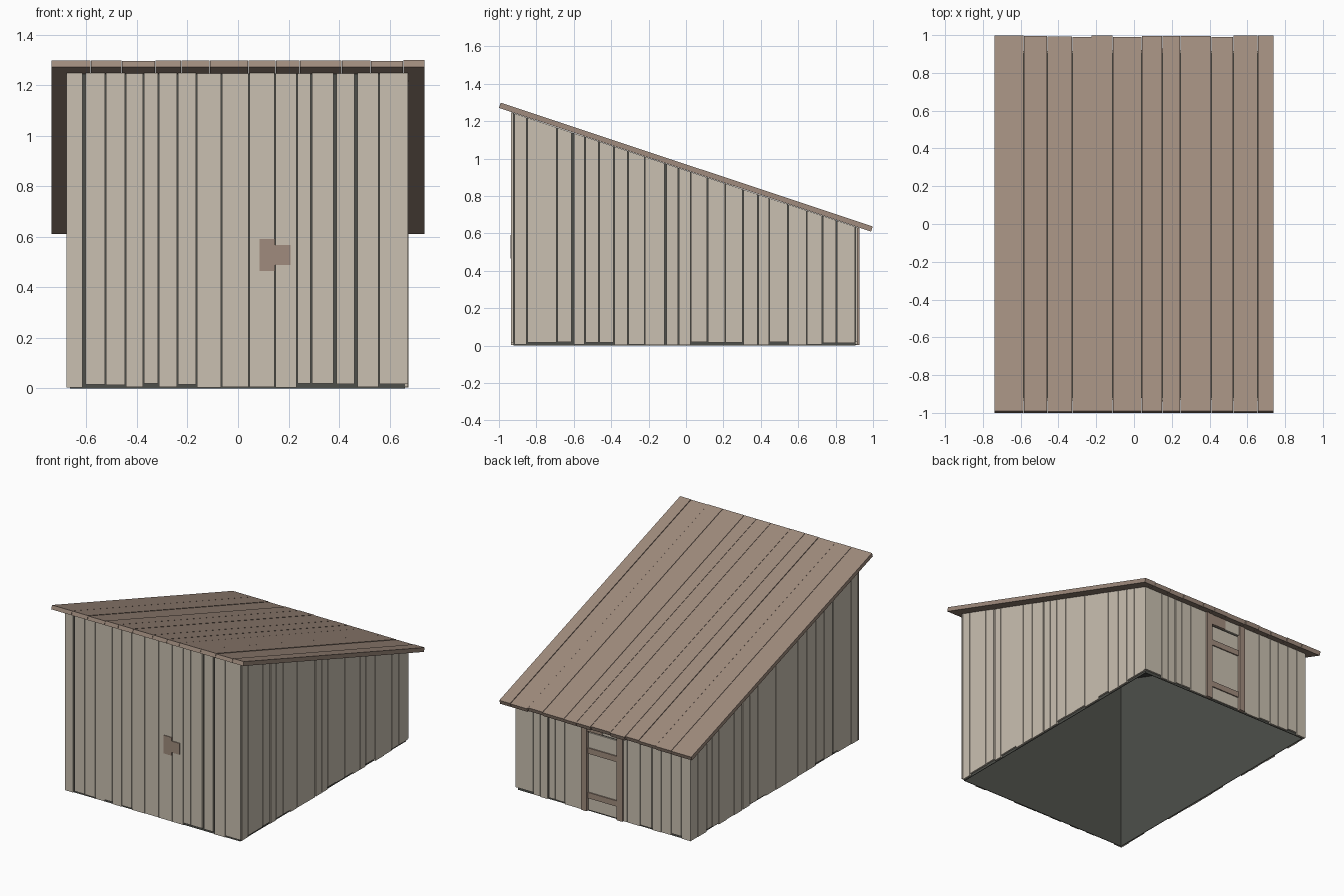
import bpy, bmesh, random
from mathutils import Vector

random.seed(4)
cube = bpy.data.objects.get("Cube")
if cube:
    bpy.data.objects.remove(cube, do_unlink=True)


def material(name, rgb):
    m = bpy.data.materials.new(name)
    m.use_nodes = True
    m.diffuse_color = (*rgb, 1)
    m.node_tree.nodes["Principled BSDF"].inputs["Base Color"].default_value = (*rgb, 1)
    return m


pale = material("pale weathered wood", (0.59, 0.53, 0.44))
brown = material("brown wood", (0.35, 0.26, 0.205))
dark = material("dark lining", (0.075, 0.078, 0.068))

SLOPE = -0.3325


def under_roof(y):
    return 0.939 + SLOPE * y


def add_box(bm, x, y, z0, top=None):
    """Box from x and y ranges; without a top it is cut to the roof slope."""
    rings = []
    for upper in (False, True):
        ring = []
        for px, py in ((x[0], y[0]), (x[1], y[0]), (x[1], y[1]), (x[0], y[1])):
            z = z0 if not upper else (under_roof(py) - 0.002 if top is None else top)
            ring.append(bm.verts.new((px, py, z)))
        rings.append(ring)
    low, high = rings
    faces = [bm.faces.new(low[::-1]), bm.faces.new(high)]
    for i in range(4):
        j = (i + 1) % 4
        faces.append(bm.faces.new((low[i], low[j], high[j], high[i])))
    return faces


def finish(name, bm, mat):
    bmesh.ops.recalc_face_normals(bm, faces=bm.faces)
    mesh = bpy.data.meshes.new(name)
    bm.to_mesh(mesh)
    bm.free()
    mesh.materials.append(mat)
    obj = bpy.data.objects.new(name, mesh)
    bpy.context.collection.objects.link(obj)
    return obj


def box(name, x, y, z0, top, mat):
    bm = bmesh.new()
    add_box(bm, x, y, z0, top)
    return finish(name, bm, mat)


def plank_wall(name, cuts, along_x, inner, outer, wide=(), raised=()):
    """Row of upright planks; raised ones stop a little above the ground."""
    bm = bmesh.new()
    for i, (a, b) in enumerate(zip(cuts, cuts[1:])):
        a += 0.006 if a in wide else 0.002
        b -= 0.006 if b in wide else 0.002
        mid = (a + b) / 2
        lifted = any(lo < mid < hi for lo, hi in raised)
        z0 = random.uniform(0.013, 0.02) if lifted else random.uniform(0.003, 0.006)
        face = outer - random.uniform(0, 0.003) * (1 if outer > 0 else -1)
        depth = sorted((inner, face))
        add_box(bm, *(((a, b), depth) if along_x else (depth, (a, b))), z0)
    return finish(name, bm, pale)


# Dark lining shell, open at the bottom
bm = bmesh.new()
faces = add_box(bm, (-0.665, 0.662), (-0.922, 0.905), 0)
bmesh.ops.recalc_face_normals(bm, faces=bm.faces)
bmesh.ops.delete(bm, geom=[faces[0]], context='FACES_ONLY')
lining = finish("lining", bm, dark)
shell = lining.modifiers.new("thickness", 'SOLIDIFY')
shell.thickness = 0.006
shell.offset = -1

# Plank walls
plank_wall("front_wall",
           [-0.68, -0.61, -0.525, -0.445, -0.375, -0.315, -0.24, -0.165, -0.065,
            0.043, 0.146, 0.233, 0.29, 0.384, 0.467, 0.558, 0.675],
           True, -0.922, -0.935, wide=(-0.61, 0.384, 0.467),
           raised=((-0.61, -0.445), (-0.375, -0.315), (-0.24, -0.165),
                   (0.233, 0.467), (0.558, 0.67)))
plank_wall("left_wall",
           [-0.92, -0.85, -0.69, -0.605, -0.54, -0.465, -0.385, -0.31, -0.22, -0.11,
            -0.04, 0.025, 0.115, 0.21, 0.305, 0.385, 0.445, 0.545, 0.645, 0.73, 0.805, 0.905],
           False, 0.662, 0.675, wide=(-0.605, -0.11),
           raised=((-0.85, -0.605), (-0.54, -0.385), (0.025, 0.305),
                   (0.445, 0.545), (0.73, 0.92)))
plank_wall("right_wall",
           [-0.92, -0.85, -0.7, -0.65, -0.55, -0.46, -0.36, -0.26, -0.13, -0.02,
            0.09, 0.18, 0.27, 0.35, 0.44, 0.52, 0.61, 0.68, 0.74, 0.84, 0.905],
           False, -0.665, -0.68, wide=(0.35, -0.65),
           raised=((-0.7, -0.46), (0.09, 0.27), (0.61, 0.74)))
plank_wall("back_wall_right", [-0.68, -0.605, -0.53, -0.45, -0.38, -0.29, -0.19, -0.155],
           True, 0.905, 0.918, raised=((-0.605, -0.53), (-0.38, -0.29)))
plank_wall("back_wall_left", [0.155, 0.29, 0.365, 0.42, 0.48, 0.535, 0.675],
           True, 0.905, 0.918, wide=(0.42,), raised=((0.29, 0.42), (0.535, 0.67)))

# Back door with frame and cross battens
box("door_leaf", (-0.11, 0.11), (0.905, 0.914), 0.01, 0.55, pale)
box("door_top_panel", (-0.125, 0.0), (0.905, 0.918), 0.56, None, pale)
box("door_header", (0.0, 0.12), (0.905, 0.922), 0.56, None, brown)
for side, x in (("left", 0.138), ("right", -0.138)):
    box("door_post_" + side, (x - 0.022, x + 0.022), (0.905, 0.928), 0.004, None, brown)
for label, z in (("lower", 0.095), ("upper", 0.405)):
    box("door_batten_" + label, (-0.11, 0.11), (0.91, 0.922), z, z + 0.04, brown)

# Front latch
box("latch_plate", (0.085, 0.146), (-0.939, -0.93), 0.465, 0.592, brown)
box("latch_bar", (0.146, 0.207), (-0.939, -0.93), 0.488, 0.567, brown)

# Sloping roof boards
bm = bmesh.new()
normal = Vector((0, -SLOPE, 1)).normalized()
cuts = [-0.74, -0.583, -0.46, -0.328, -0.225, -0.112, 0.04, 0.15, 0.245, 0.41, 0.525, 0.655, 0.74]
for a, b in zip(cuts, cuts[1:]):
    end = random.uniform(0.978, 0.99)
    lift = normal * random.uniform(0.026, 0.029)
    for f in add_box(bm, (a + 0.0012, b - 0.0012), (-1, end), 0, 1):
        pass
    for v in list(bm.verts)[-8:]:
        upper = v.co.z > 0.5
        v.co.z = under_roof(v.co.y)
        if upper:
            v.co += lift
finish("roof_boards", bm, brown)
